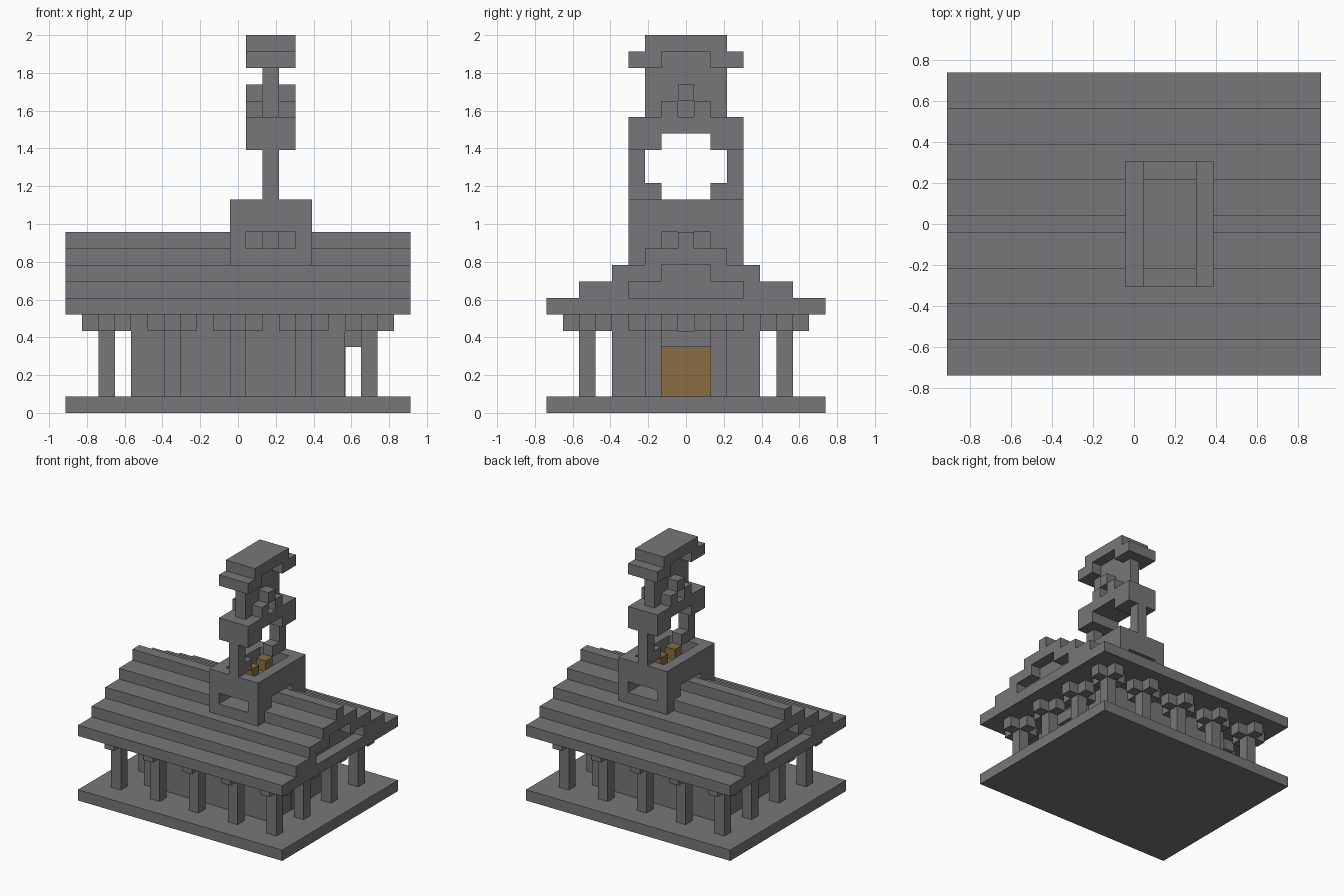
import bpy, bmesh
from mathutils import Matrix, Vector

UNIT = 2 / 23  # edge of one building block

cube = bpy.data.objects.get("Cube")
if cube:
    bpy.data.objects.remove(cube)


def material(name, color):
    mat = bpy.data.materials.new(name)
    mat.use_nodes = True
    mat.diffuse_color = color
    mat.node_tree.nodes["Principled BSDF"].inputs["Base Color"].default_value = color
    return mat


stone = material("grey stone", (0.185, 0.18, 0.19, 1))
bronze = material("bronze brown", (0.25, 0.155, 0.055, 1))


def part(name, boxes, mat=stone):
    """One object from boxes given as (x range, y range, z range) in blocks."""
    bm = bmesh.new()
    for ranges in boxes:
        lo, hi = (Vector(v) for v in zip(*ranges))
        place = Matrix.Translation((lo + hi) / 2 * UNIT)
        place = place @ Matrix.Diagonal(((hi - lo) * UNIT).to_4d())
        place[3][3] = 1
        bmesh.ops.create_cube(bm, size=1, matrix=place)
    mesh = bpy.data.meshes.new(name)
    bm.to_mesh(mesh)
    bm.free()
    mesh.materials.append(mat)
    obj = bpy.data.objects.new(name, mesh)
    bpy.context.collection.objects.link(obj)
    return obj


def around(center, half):
    return (center - half, center + half)


def both(x, y, z):
    """A box and its mirror image across y."""
    return [(x, y, z), (x, (-y[1], -y[0]), z)]


# Floor and inner hall
LENGTH = around(0, 10.5)
part("base", [(LENGTH, around(0, 8.5), (0, 1))])
part("hall", [(around(0, 6.5), around(0, 4.5), (1, 6))])
part("door", [((6.5, 6.55), around(0, 1.5), (1, 4))], bronze)
part("door_hood", [((6.5, 7.5), around(0, 1.5), (4, 5))])

# Colonnade with cross-shaped capitals
spots = [(x, y) for x in (-8, -4, 0, 4, 8) for y in (-6, 6)]
spots += [(x, y) for x in (-8, 8) for y in (-2, 2)]
for x, y in spots:
    part("column", [(around(x, .5), around(y, .5), (1, 6))])
    arms = [(around(x + s, .5), around(y, .5), (5, 6)) for s in (-1, 1)]
    arms += [(around(x, .5), around(y + s, .5), (5, 6)) for s in (-1, 1)]
    part("capital", arms)

# Stepped roof with recessed gables
part("roof_eaves", [(LENGTH, around(0, 8.5), (6, 7))])
part("roof_lower_steps", both(LENGTH, (3.5, 6.5), (7, 8)))
part("roof_middle_steps", both(LENGTH, (1.5, 4.5), (8, 9)))
part("roof_upper_step", [(LENGTH, around(0, 2.5), (9, 10))])
part("roof_ridge", [(LENGTH, around(0, .5), (10, 11))])
part("gable_infill", [(around(0, 9.5), around(0, 3.5), (7, 8)),
                      (around(0, 9.5), around(0, 1.5), (8, 9))])

# Hollow tower base straddling the ridge
TOWER = 2
sill, side_x = around(TOWER, 2.5), [around(TOWER + s, .5) for s in (-2, 2)]
walls = both(sill, (2.5, 3.5), (9, 10)) + both(sill, (2.5, 3.5), (11, 13))
for x in side_x:
    walls += both(x, (2.5, 3.5), (10, 11)) + both(x, (1.5, 2.5), (10, 11))
    walls.append((x, around(0, 2.5), (11, 13)))
part("tower_base", walls)
thin, wide = around(TOWER, .5), around(TOWER, 1.5)
part("bell_plinth", [(thin, around(0, 1.5), (10, 11.5))])
part("bell", both(thin, (.5, 1.5), (12, 13)) + [(thin, around(0, 1.5), (11.5, 12))], bronze)

# Open arch
part("arch_posts", both(thin, (2.5, 3.5), (13, 16)))
part("arch_brackets", both(thin, (1.5, 2.5), (13, 14)))
part("arch_shoulders", both(wide, (1.5, 3.5), (16, 18)))
part("arch_crown", [(wide, around(0, 1.5), (17, 18))] + both(wide, (.5, 1.5), (18, 19)))

# Upper wall with ornaments and cap
part("upper_wall", [(thin, around(0, 2.5), (18, 22))])
part("ornaments", [(around(TOWER + s, .5), around(0, .5), (19, 20)) for s in (-1, 1)])
part("cap_eaves", both(wide, (1.5, 3.5), (21, 22)))
part("cap_top", [(wide, around(0, 2.5), (22, 23))])
